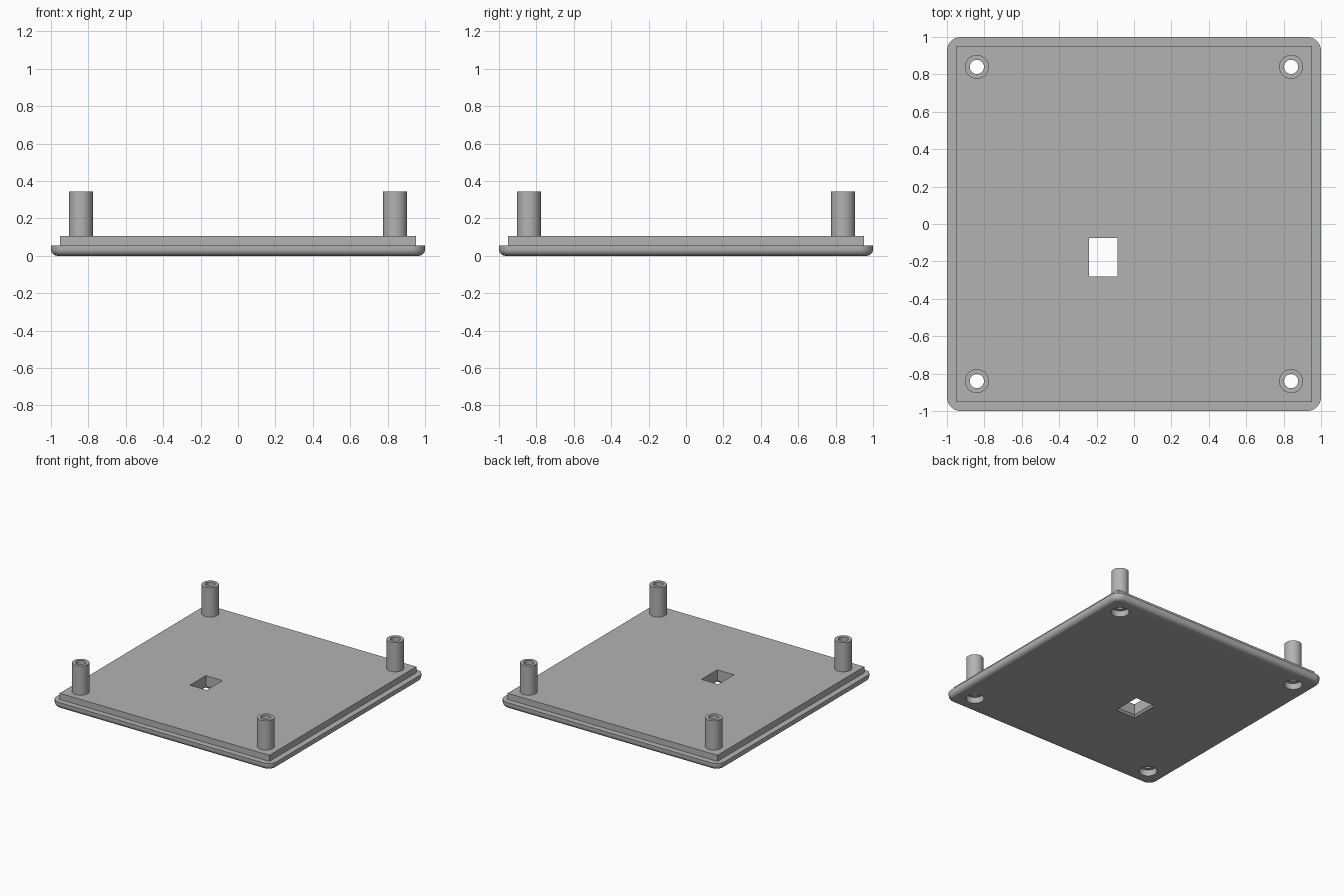
import bpy, bmesh
from math import sin, cos, pi

if "Cube" in bpy.data.objects:
    bpy.data.objects.remove(bpy.data.objects["Cube"])

BASE_TOP, LIP_TOP, POST_TOP = 0.055, 0.105, 0.345
LIP_HALF, POST_AT = 0.952, 0.84
POST_R, BORE_R, RECESS_R, RECESS_TOP = 0.064, 0.038, 0.067, 0.05

grey = bpy.data.materials.new("plain grey")
grey.use_nodes = True
colour = (0.45, 0.45, 0.45, 1)
grey.diffuse_color = colour
grey.node_tree.nodes["Principled BSDF"].inputs["Base Color"].default_value = colour


def skin(name, rings, closed=False):
    """Join equal rings of points; cap the ends, or close the loop for a tube."""
    bm = bmesh.new()
    loops = [[bm.verts.new(p) for p in ring] for ring in rings]
    pairs = list(zip(loops, loops[1:]))
    if closed:
        pairs.append((loops[-1], loops[0]))
    else:
        bm.faces.new(loops[0])
        bm.faces.new(loops[-1])
    for a, b in pairs:
        for i in range(len(a)):
            j = (i + 1) % len(a)
            bm.faces.new((a[i], a[j], b[j], b[i]))
    bmesh.ops.recalc_face_normals(bm, faces=bm.faces[:])
    mesh = bpy.data.meshes.new(name)
    bm.to_mesh(mesh)
    bm.free()
    mesh.materials.append(grey)
    obj = bpy.data.objects.new(name, mesh)
    bpy.context.collection.objects.link(obj)
    return obj


def circle(r, z, x=0, y=0, n=48):
    return [(x + r * cos(2 * pi * i / n), y + r * sin(2 * pi * i / n), z) for i in range(n)]


def rectangle(x0, x1, y0, y1, z, grow=0):
    return [(x0 - grow, y0 - grow, z), (x1 + grow, y0 - grow, z),
            (x1 + grow, y1 + grow, z), (x0 - grow, y1 + grow, z)]


def rounded_square(half, r, z, n=10):
    c = half - r
    return [(sx * c + r * cos(a), sy * c + r * sin(a), z)
            for k, (sx, sy) in enumerate([(1, 1), (-1, 1), (-1, -1), (1, -1)])
            for a in [(k + i / n) * pi / 2 for i in range(n + 1)]]


def cut(obj, cutter):
    mod = obj.modifiers.new("cut", "BOOLEAN")
    mod.operation, mod.solver, mod.object = "DIFFERENCE", "EXACT", cutter
    bpy.context.view_layer.objects.active = obj
    bpy.ops.object.modifier_apply(modifier=mod.name)


# Base plate with rounded corners and a rounded lower edge
fillet, corner, steps = 0.035, 0.075, 6
rings = []
for i in range(steps + 1):
    a = i / steps * pi / 2
    inset = fillet * (1 - sin(a))
    rings.append(rounded_square(1 - inset, corner - inset, fillet * (1 - cos(a))))
rings.append(rounded_square(1, corner, BASE_TOP))
base = skin("base_plate", rings)

# Raised square lip
h = LIP_HALF
lip = skin("raised_lip", [rectangle(-h, h, -h, h, z) for z in (BASE_TOP, LIP_TOP)])

# Rectangular window, chamfered underneath
win = (-0.24, -0.088, -0.28, -0.075)
cutters = [skin("window_cutter", [rectangle(*win, -0.02, 0.032), rectangle(*win, 0.016),
                                  rectangle(*win, 0.2)])]

# Hollow corner posts, with screw bores and recesses underneath
posts = []
for side, sx in (("left", 1), ("right", -1)):
    for end, sy in (("front", -1), ("back", 1)):
        x, y = sx * POST_AT, sy * POST_AT
        tube = [(POST_R, LIP_TOP), (POST_R, POST_TOP), (BORE_R, POST_TOP), (BORE_R, LIP_TOP)]
        posts.append(skin(f"{end}_{side}_post", [circle(r, z, x, y) for r, z in tube], True))
        drill = [(RECESS_R, -0.1), (RECESS_R, RECESS_TOP), (BORE_R, RECESS_TOP), (BORE_R, 0.2)]
        cutters.append(skin("drill_cutter", [circle(r, z, x, y) for r, z in drill]))

for cutter in cutters:
    cut(base, cutter)
    cut(lip, cutter)
    bpy.data.objects.remove(cutter)

# Smooth the round surfaces, keep the edges sharp
bpy.ops.object.select_all(action="DESELECT")
for obj in [base, lip] + posts:
    obj.select_set(True)
bpy.context.view_layer.objects.active = base
bpy.ops.object.shade_smooth_by_angle(angle=pi / 6)
